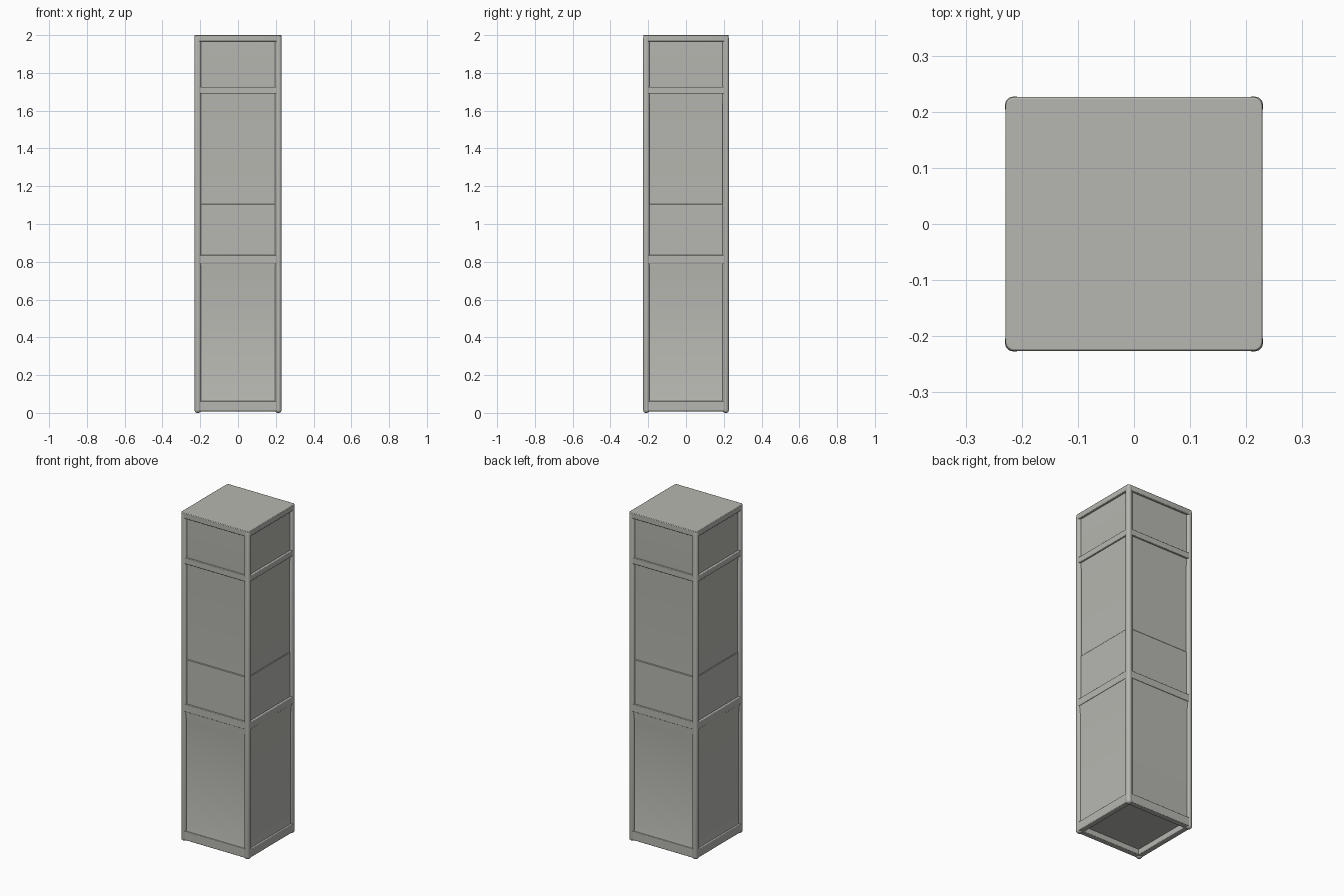
import bpy, bmesh

if "Cube" in bpy.data.objects:
    bpy.data.objects.remove(bpy.data.objects["Cube"])

grey = bpy.data.materials.new("warm grey")
grey.diffuse_color = (0.47, 0.47, 0.44, 1)
grey.use_nodes = True
grey.node_tree.nodes["Principled BSDF"].inputs["Base Color"].default_value = grey.diffuse_color

HX, HY = 0.229, 0.226      # outer half sizes
POST = 0.036               # post width


def finish(name, bm, bevel=0.0, segments=3):
    me = bpy.data.meshes.new(name)
    bm.to_mesh(me)
    bm.free()
    me.materials.append(grey)
    ob = bpy.data.objects.new(name, me)
    bpy.context.collection.objects.link(ob)
    if bevel:
        m = ob.modifiers.new("rounded", "BEVEL")
        m.width, m.segments, m.limit_method = bevel, segments, "ANGLE"
    bpy.context.view_layer.objects.active = ob
    ob.select_set(True)
    bpy.ops.object.shade_smooth_by_angle(angle=0.6)
    ob.select_set(False)
    return ob


def box(name, x0, x1, y0, y1, z0, z1, bevel=0.0):
    bm = bmesh.new()
    bmesh.ops.create_cube(bm, size=1)
    for v in bm.verts:
        v.co = ((x0 + x1) / 2 + v.co.x * (x1 - x0),
                (y0 + y1) / 2 + v.co.y * (y1 - y0),
                (z0 + z1) / 2 + v.co.z * (z1 - z0))
    return finish(name, bm, bevel)


# recessed panels: one stepped core, (height, inset from outer face)
bm = bmesh.new()
levels = [(0.04, 0.006), (0.06, 0.008), (0.07, 0.011), (0.72, 0.011),
          (0.79, 0.005), (0.83, 0.005), (0.83, 0.013), (1.103, 0.013),
          (1.107, 0.016), (1.64, 0.016), (1.69, 0.013), (1.985, 0.013)]
rings = []
for z, d in levels:
    x, y = HX - d, HY - d
    rings.append([bm.verts.new(p) for p in
                  ((-x, -y, z), (x, -y, z), (x, y, z), (-x, y, z))])
for a, b in zip(rings, rings[1:]):
    for i in range(4):
        j = (i + 1) % 4
        bm.faces.new((a[i], a[j], b[j], b[i]))
bm.faces.new(rings[0][::-1])
bm.faces.new(rings[-1])
finish("recessed_panels", bm)

# rounded corner posts with small feet
for sx in (-1, 1):
    for sy in (-1, 1):
        xs = sorted((sx * (HX + 0.001), sx * (HX - POST + 0.002)))
        ys = sorted((sy * (HY + 0.001), sy * (HY - POST + 0.002)))
        box("corner_post", *xs, *ys, 0, 1.997, 0.014)

# horizontal rails on all four sides
for name, z0, z1 in (("bottom_rail", 0.008, 0.062), ("middle_rail", 0.79, 0.835),
                     ("upper_rail", 1.69, 1.726), ("top_rail", 1.966, 1.998)):
    for s in (-1, 1):
        ys = sorted((s * (HY - 0.001), s * (HY - POST)))
        box(name, -HX + 0.02, HX - 0.02, *ys, z0, z1, 0.004)
        xs = sorted((s * (HX - 0.001), s * (HX - POST)))
        box(name, *xs, -HY + 0.02, HY - 0.02, z0, z1, 0.004)

# flat top
bm = bmesh.new()
bmesh.ops.create_cube(bm, size=1)
for v in bm.verts:
    v.co = (v.co.x * 2 * HX, v.co.y * 2 * HY, 1.983 + v.co.z * 0.034)
upright = [e for e in bm.edges if abs(e.verts[0].co.z - e.verts[1].co.z) > 0.01]
bmesh.ops.bevel(bm, geom=upright, offset=0.015, segments=4, affect="EDGES", profile=0.5)
finish("top_plate", bm, 0.003, 2)
